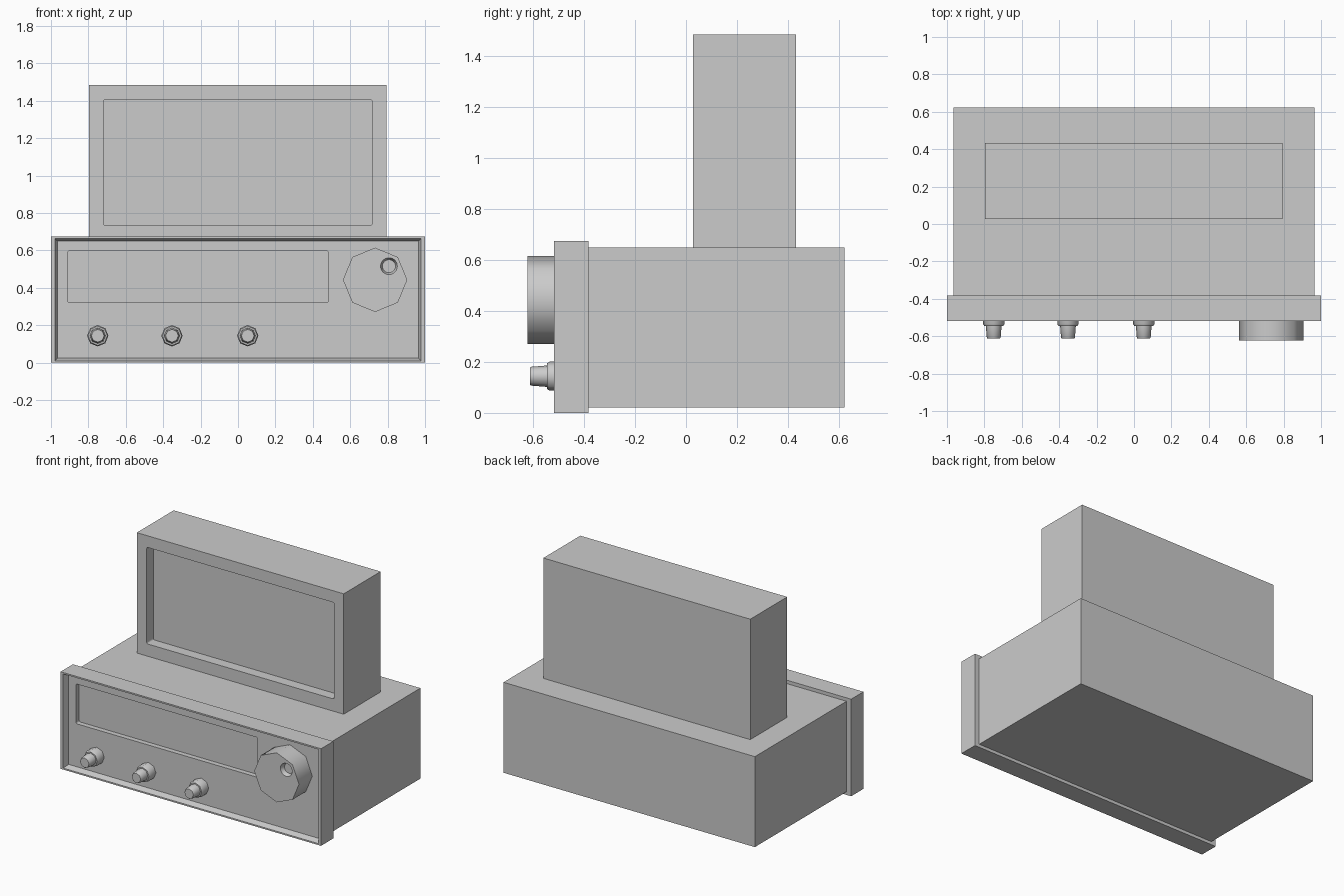
import bpy, bmesh, math
from mathutils import Matrix, Vector

if "Cube" in bpy.data.objects:
    bpy.data.objects.remove(bpy.data.objects["Cube"])


def make(name, bm):
    bmesh.ops.recalc_face_normals(bm, faces=bm.faces[:])
    me = bpy.data.meshes.new(name)
    bm.to_mesh(me)
    bm.free()
    ob = bpy.data.objects.new(name, me)
    bpy.context.collection.objects.link(ob)
    return ob


def box(name, x, y, z, draft=0.0, radius=0.0):
    """Box from ranges; draft shrinks the rear face, radius rounds the corners along y."""
    bm = bmesh.new()
    bmesh.ops.create_cube(bm, size=1)
    cx, cz = sum(x) / 2, sum(z) / 2
    for v in bm.verts:
        d = draft if v.co.y > 0 else 0
        v.co = Vector((cx + math.copysign((x[1] - x[0]) / 2 - d, v.co.x),
                       y[1] if v.co.y > 0 else y[0],
                       cz + math.copysign((z[1] - z[0]) / 2 - d, v.co.z)))
    if radius:
        edges = [e for e in bm.edges if abs(e.verts[0].co.y - e.verts[1].co.y) > 1e-4]
        bmesh.ops.bevel(bm, geom=edges, offset=radius, segments=3, profile=0.5, affect='EDGES')
    return make(name, bm)


def turned(name, x, z, profile, sides):
    """Stack of rings (radius, y) around an axis along y, capped at both ends."""
    bm = bmesh.new()
    rings = []
    for r, y in profile:
        angles = [2 * math.pi * i / sides for i in range(sides)]
        rings.append([bm.verts.new((x + r * math.cos(a), y, z + r * math.sin(a))) for a in angles])
    for a, b in zip(rings, rings[1:]):
        for i in range(sides):
            j = (i + 1) % sides
            bm.faces.new((a[i], a[j], b[j], b[i]))
    bm.faces.new(rings[0])
    bm.faces.new(rings[-1])
    return make(name, bm)


def cut(target, cutter):
    cutter.hide_render = True
    mod = target.modifiers.new("cut", 'BOOLEAN')
    mod.operation, mod.solver, mod.object = 'DIFFERENCE', 'EXACT', cutter
    bpy.context.view_layer.objects.active = target
    bpy.ops.object.modifier_apply(modifier=mod.name)
    bpy.data.objects.remove(cutter)


def smooth(ob, angle):
    bpy.ops.object.select_all(action='DESELECT')
    ob.select_set(True)
    bpy.context.view_layer.objects.active = ob
    bpy.ops.object.shade_smooth_by_angle(angle=math.radians(angle))


# Main housing
box("housing", (-0.965, 0.965), (-0.40, 0.623), (0.022, 0.65))

# Front panel with a sunken face and a display window
panel = box("front_panel", (-1, 1), (-0.518, -0.383), (0, 0.674))
cut(panel, box("panel_cutter", (-0.98, 0.98), (-0.519, -0.477), (0.01, 0.664), draft=0.014))
cut(panel, box("window_cutter", (-0.91, 0.482), (-0.50, -0.442), (0.322, 0.598), radius=0.008))

# Upper box with a recessed screen
upper = box("upper_box", (-0.796, 0.793), (0.027, 0.432), (0.64, 1.486))
cut(upper, box("screen_cutter", (-0.72, 0.718), (0.0, 0.10), (0.735, 1.405), radius=0.01))

# Large octagonal tuning dial with a finger hole
dial = turned("tuning_dial", 0.733, 0.443, [(0.172, -0.47), (0.172, -0.623)], 8)
cut(dial, turned("finger_cutter", 0.807, 0.516, [(0.045, -0.64), (0.045, -0.623), (0.035, -0.593)], 24))
smooth(dial, 50)

# Row of three small knobs: collar plus tapered stem
for i, x in enumerate((-0.75, -0.353, 0.052)):
    knob = turned(f"small_knob_{i + 1}", x, 0.144,
                  [(0.057, -0.47), (0.057, -0.535), (0.051, -0.545),
                   (0.042, -0.545), (0.037, -0.608), (0.034, -0.612)], 8)
    smooth(knob, 50)
